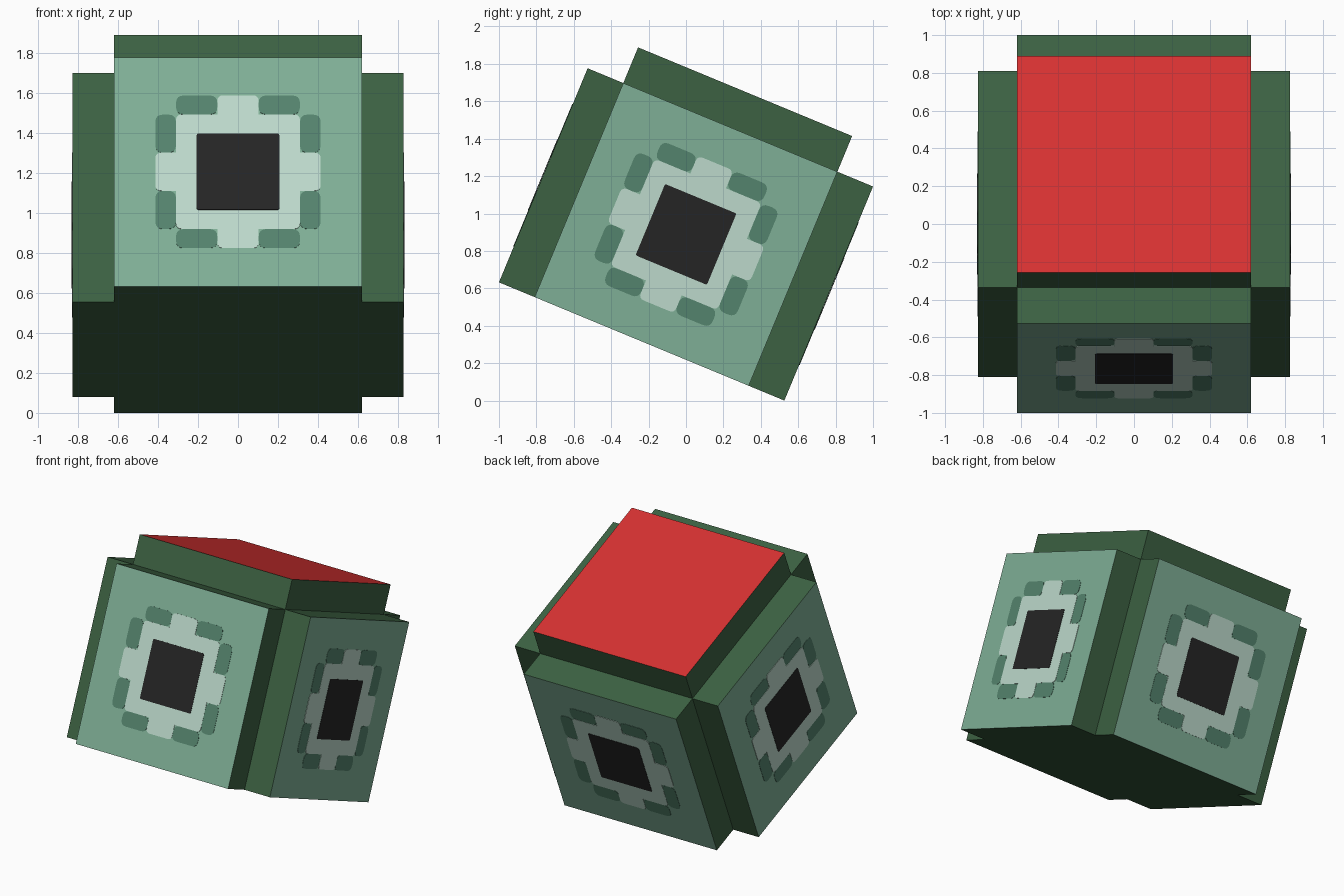
import bpy
import math
from mathutils import Matrix, Vector

cube = bpy.data.objects.get("Cube")
if cube:
    bpy.data.objects.remove(cube, do_unlink=True)

HALF = 0.6194            # half width of the core
OUTER = HALF * 4 / 3     # distance from the centre to a panel face
UNIT = HALF / 6          # spacing of the painted pattern
TILT = Matrix.Translation((0, 0, 0.8883)) @ Matrix.Rotation(math.radians(-22.5), 4, 'X')


def linear(c):
    c /= 255
    return c / 12.92 if c <= 0.04 else ((c + 0.055) / 1.055) ** 2.4


def material(name, *rgb):
    mat = bpy.data.materials.new(name)
    mat.use_nodes = True
    colour = [linear(c) for c in rgb] + [1]
    mat.diffuse_color = colour
    mat.node_tree.nodes["Principled BSDF"].inputs["Base Color"].default_value = colour
    return mat


dark_green = material("dark green", 60, 97, 66)
sea_green = material("sea green", 127, 175, 150)
spot_green = material("spot green", 84, 131, 109)
pale_green = material("pale green", 188, 217, 203)
black = material("black", 37, 37, 37)
red = material("red", 214, 49, 49)


def prism(name, outline, near, far, frame, mats):
    """Extrude an x-z outline along -y; the outer face takes the last material."""
    n = len(outline)
    verts = [(x, -d, z) for d in (near, far) for x, z in outline]
    faces = [tuple(reversed(range(n))), tuple(range(n, 2 * n))]
    faces += [(i, (i + 1) % n, n + (i + 1) % n, n + i) for i in range(n)]
    mesh = bpy.data.meshes.new(name)
    mesh.from_pydata(verts, [], faces)
    for mat in mats:
        mesh.materials.append(mat)
    mesh.polygons[1].material_index = len(mats) - 1
    obj = bpy.data.objects.new(name, mesh)
    obj.matrix_world = TILT @ frame
    bpy.context.collection.objects.link(obj)
    return obj


def rect(x0, x1, z0, z1):
    return [Vector(p) for p in ((x0, z0), (x1, z0), (x1, z1), (x0, z1))]


def rounded(points, radius):
    """Round the convex corners of a counter-clockwise outline."""
    out = []
    for i, p in enumerate(points):
        a = (points[i - 1] - p).normalized() * radius
        b = (points[(i + 1) % len(points)] - p).normalized() * radius
        if a.x * b.y - a.y * b.x > 0:
            out.append(p)
        else:
            for t in (0, 0.25, 0.5, 0.75, 1):
                out.append(p + a * (1 - t) ** 2 + b * t ** 2)
    return out


def quarter_turn(p, k):
    for _ in range(k):
        p = Vector((-p.y, p.x))
    return p


# Core block with an open, flush underside
square = rect(-HALF, HALF, -HALF, HALF)
prism("core", square, -HALF, HALF, Matrix(), [dark_green])

# Raised top slab with a red face
prism("top_slab", square, HALF, OUTER, Matrix.Rotation(-math.pi / 2, 4, 'X'), [dark_green, red])

# Pattern outlines: stepped pale ring, eight spots, dark centre
ring_corner = [Vector(p) * UNIT for p in ((4, -1), (4, 1), (3, 1), (3, 3), (1, 3))]
ring = rounded([quarter_turn(p, k) for k in range(4) for p in ring_corner], UNIT * 0.3)
spot = rounded(rect(UNIT, 3 * UNIT, 3 * UNIT, 4 * UNIT), UNIT * 0.4)
spot_mirror = [Vector((-p.x, p.y)) for p in reversed(spot)]
centre = rounded(rect(-2 * UNIT, 2 * UNIT, -2 * UNIT, 2 * UNIT), UNIT * 0.1)

# Four side slabs, each carrying the same pattern
for k, side in enumerate(("front", "left", "back", "right")):
    frame = Matrix.Rotation(k * math.pi / 2, 4, 'Z')
    prism(side + "_slab", square, HALF, OUTER, frame, [dark_green, sea_green])
    prism(side + "_ring", ring, OUTER, OUTER + 0.003, frame, [pale_green])
    prism(side + "_centre", centre, OUTER, OUTER + 0.005, frame, [black])
    for q in range(4):
        for label, shape in (("a", spot), ("b", spot_mirror)):
            turned = [quarter_turn(p, q) for p in shape]
            prism(f"{side}_spot_{q}{label}", turned, OUTER, OUTER + 0.002, frame, [spot_green])
